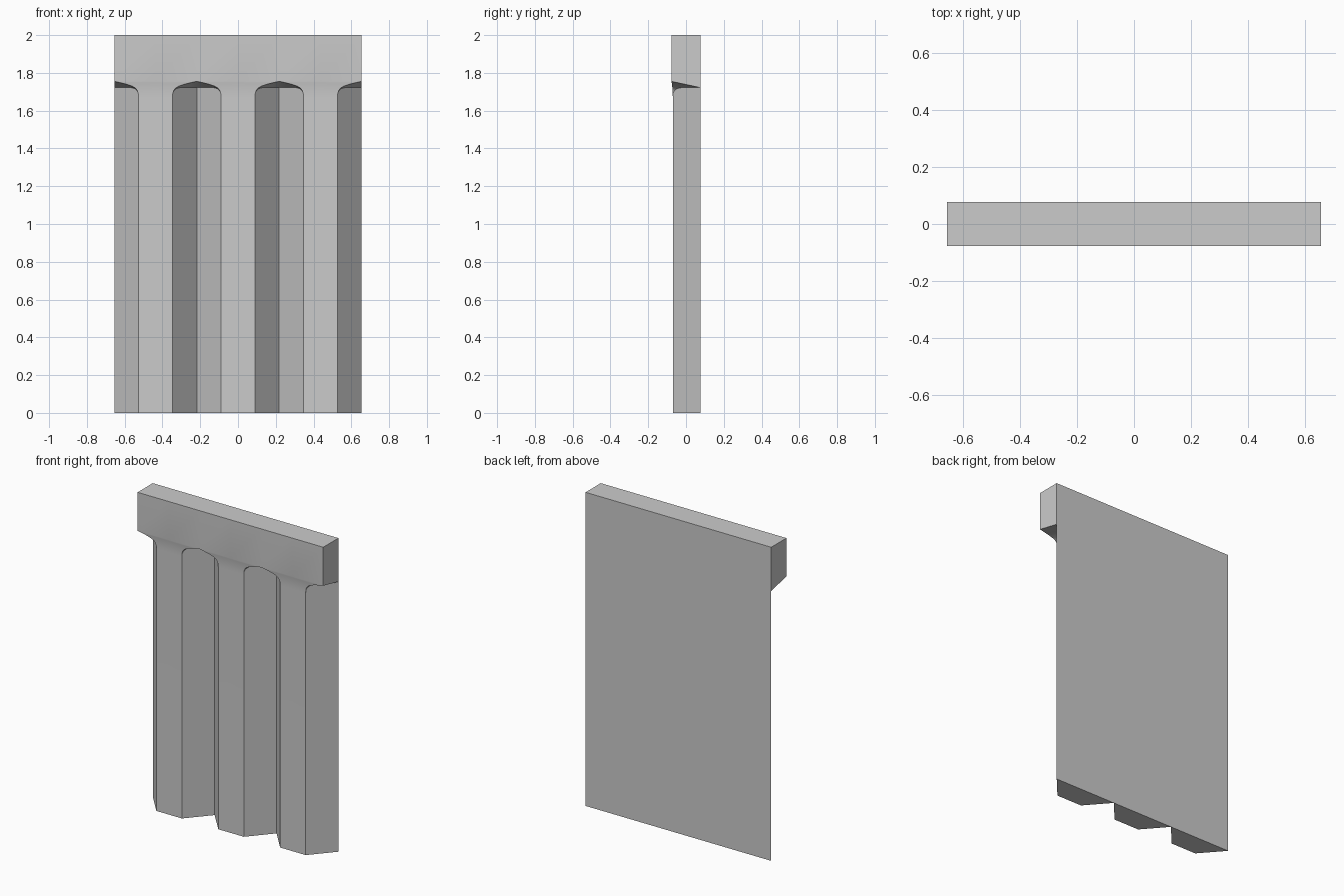
import bpy, bmesh

if "Cube" in bpy.data.objects:
    bpy.data.objects.remove(bpy.data.objects["Cube"])

P = 0.655 / 3                    # half spacing of the bars
B = 0.09                         # half width of a bar's flat front
BACK, FACE, CAP = 0.0765, -0.07, -0.0765
TOP, VALLEY_DROP = 2.0, 0.033

# Arched lip of a groove: (x, z) from bar edge to the groove's centre
LIP = [(B, 1.67), (0.091, 1.69), (0.096, 1.706), (0.106, 1.719), (0.122, 1.729),
       (0.15, 1.739), (0.185, 1.748), (P, 1.755)]
Z0, Z1 = LIP[0][1], LIP[-1][1]

bm = bmesh.new()


def face(points, cx, side):
    """Add a face of the right half, or its mirror image, around centre cx."""
    pts = []
    for x, y, z in points:
        p = (cx + side * x, y, z)
        if p not in pts:
            pts.append(p)
    if side < 0:
        pts.reverse()
    bm.faces.new([bm.verts.new(p) for p in pts])


def half_bar(cx, side):
    add = lambda *pts: face(pts, cx, side)
    lip, wall = [], []
    for x, z in LIP:
        s = (z - Z0) / (Z1 - Z0)
        u = (x - B) / (P - B)
        lip.append((x, FACE + (CAP - FACE) * s ** 2, z))
        wall.append((x, FACE + (BACK - FACE) * u, z - VALLEY_DROP * u))

    # flat front and slanted groove wall
    add((0, FACE, 0), (B, FACE, 0), (B, FACE, Z0), (0, FACE, Z0))
    floor = [(x, y, 0) for x, y, z in wall]
    for i in range(len(LIP) - 1):
        a, b = lip[i], lip[i + 1]
        add(floor[i], floor[i + 1], wall[i + 1], wall[i])
        # groove ceiling, then flare up to the cap
        add(a, wall[i], wall[i + 1], b)
        add((0, a[1], a[2]), a, b, (0, b[1], b[2]))

    # cap front, top, back and underside
    add((0, CAP, Z1), (P, CAP, Z1), (P, CAP, TOP), (0, CAP, TOP))
    add((0, CAP, TOP), (P, CAP, TOP), (P, BACK, TOP), (0, BACK, TOP))
    zv = wall[-1][2]
    add((0, BACK, 0), (0, BACK, TOP), (P, BACK, TOP), (P, BACK, zv), (P, BACK, 0))
    add((0, FACE, 0), (0, BACK, 0), (P, BACK, 0), (B, FACE, 0))


# Three bars, each from two mirrored halves
for k in (-1, 0, 1):
    for side in (-1, 1):
        half_bar(k * 2 * P, side)

# End faces of the cap
for side in (-1, 1):
    face([(P, CAP, Z1), (P, BACK, Z1 - VALLEY_DROP), (P, BACK, TOP), (P, CAP, TOP)],
         side * 2 * P, side)

bmesh.ops.remove_doubles(bm, verts=bm.verts, dist=1e-5)
mesh = bpy.data.meshes.new("grooved_frieze_block")
bm.to_mesh(mesh)
bm.free()
block = bpy.data.objects.new("grooved_frieze_block", mesh)
block.location.z = 0
bpy.context.collection.objects.link(block)
bpy.context.view_layer.objects.active = block
block.select_set(True)
bpy.ops.object.shade_smooth_by_angle(angle=0.6)
